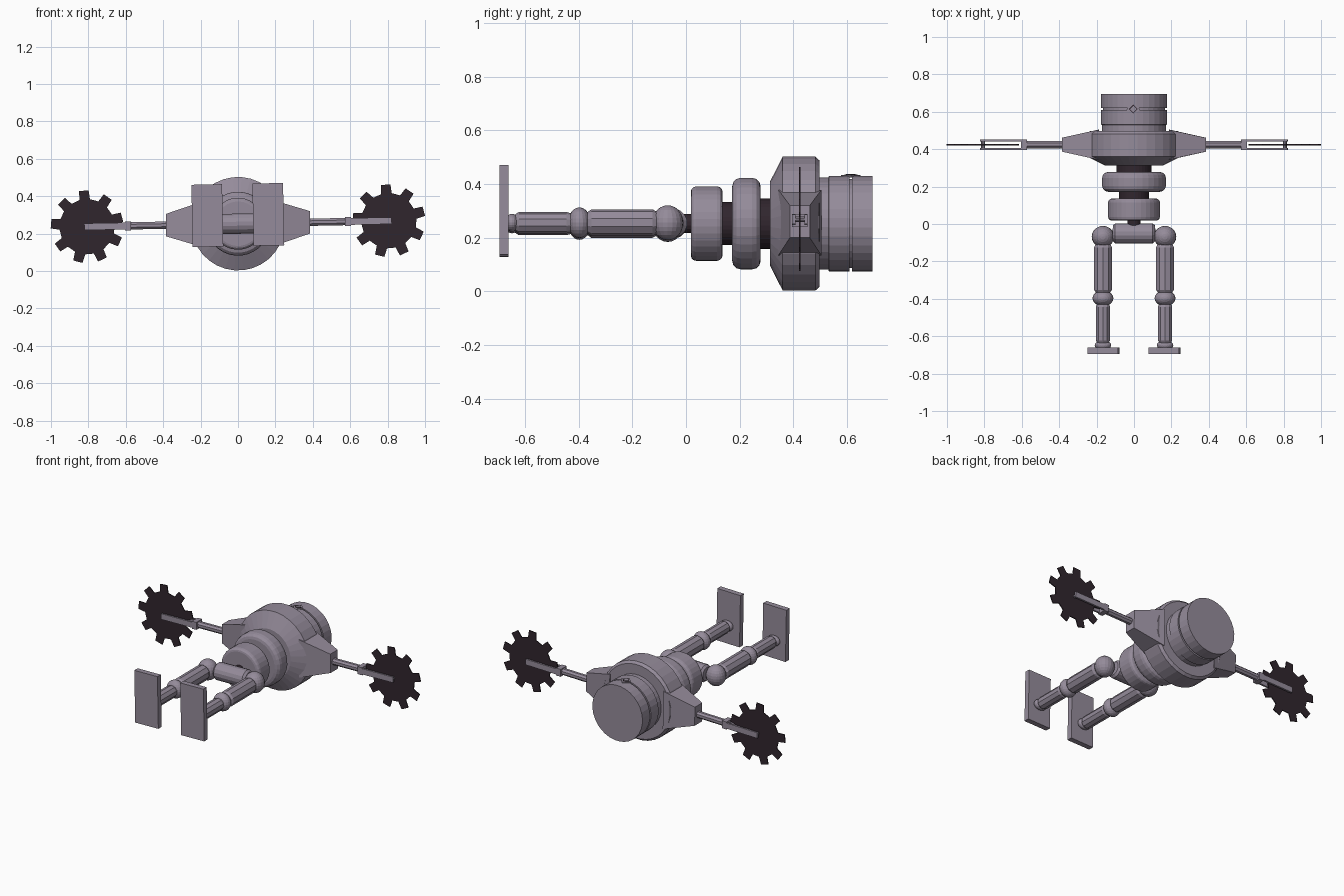
import bpy, bmesh, math
from mathutils import Matrix, Vector

if "Cube" in bpy.data.objects:
    bpy.data.objects.remove(bpy.data.objects["Cube"])

CZ = 0.2525                      # height of the body axis
TILT = (Matrix.Translation((0, 0, CZ)) @ Matrix.Rotation(-0.02, 4, 'Y'))


def material(name, rgb):
    m = bpy.data.materials.new(name)
    m.diffuse_color = (*rgb, 1)
    m.use_nodes = True
    m.node_tree.nodes["Principled BSDF"].inputs["Base Color"].default_value = m.diffuse_color
    return m


GREY = material("mauve_grey_metal", (0.30, 0.26, 0.325))
DARK = material("dark_metal", (0.03, 0.019, 0.027))


def finish(name, bm, mat):
    bmesh.ops.recalc_face_normals(bm, faces=bm.faces)
    bm.transform(TILT)
    me = bpy.data.meshes.new(name)
    bm.to_mesh(me)
    bm.free()
    me.materials.append(mat)
    ob = bpy.data.objects.new(name, me)
    bpy.context.collection.objects.link(ob)
    return ob


def lathe(name, profile, mat=GREY, sides=32, x=0.0, z=0.0, axis='Y'):
    """Closed turned part; profile holds (position along axis, radius)."""
    bm = bmesh.new()
    rings = []
    for p, r in profile:
        ring = []
        for i in range(sides):
            a = 2 * math.pi * (i + 0.5) / sides
            u, v = r * math.cos(a), r * math.sin(a)
            ring.append(bm.verts.new((x + u, p, z + v) if axis == 'Y' else (p, x + u, z + v)))
        rings.append(ring)
    for a, b in zip(rings, rings[1:]):
        for i in range(sides):
            j = (i + 1) % sides
            bm.faces.new((a[i], a[j], b[j], b[i]))
    bm.faces.new(rings[0])
    bm.faces.new(rings[-1])
    return finish(name, bm, mat)


def box(name, lo, hi, mat=GREY):
    bm = bmesh.new()
    bmesh.ops.create_cube(bm, size=1)
    lo, hi = Vector(lo), Vector(hi)
    for v in bm.verts:
        v.co = Vector([(lo[k] + hi[k]) / 2 + v.co[k] * (hi[k] - lo[k]) for k in range(3)])
    return finish(name, bm, mat)


def ball(name, centre, radii, mat=GREY):
    bm = bmesh.new()
    bmesh.ops.create_uvsphere(bm, u_segments=20, v_segments=12, radius=1)
    bm.transform(Matrix.Translation(centre) @ Matrix.Diagonal((*radii, 1)))
    return finish(name, bm, mat)


def rounded(y0, y1, r, b):
    """Disc profile with rounded rims."""
    pts = [(y0 + b - b * math.cos(t), r - b + b * math.sin(t))
           for t in (0, math.pi / 6, math.pi / 3, math.pi / 2)]
    return pts + [(y0 + y1 - y, q) for y, q in reversed(pts)]


# Head with a narrow visor groove, and a diamond eye on the face side
lathe("head", [(0.48, 0.172), (0.53, 0.172), (0.532, 0.178), (0.609, 0.178), (0.609, 0.166),
               (0.619, 0.166), (0.619, 0.178), (0.695, 0.178)])
for nm, size, top, mat in (("eye_frame", 0.036, 0.181, GREY), ("eye_ring", 0.024, 0.183, DARK),
                           ("eye_lens", 0.018, 0.185, GREY)):
    bm = bmesh.new()
    bmesh.ops.create_cone(bm, cap_ends=True, segments=4, radius1=size, radius2=size, depth=0.009)
    bm.transform(Matrix.Translation((0, 0.614, top - 0.0045)))
    finish(nm, bm, mat)

# Torso, waist discs and dark spacers
lathe("torso", [(0.312, 0.155), (0.36, 0.25), (0.482, 0.25), (0.497, 0.236)])
lathe("upper_waist_disc", rounded(0.172, 0.278, 0.171, 0.032))
lathe("lower_waist_disc", rounded(0.018, 0.136, 0.139, 0.02))
lathe("upper_spacer", [(0.26, 0.094), (0.33, 0.094)], DARK)
lathe("middle_spacer", [(0.12, 0.08), (0.19, 0.08)], DARK)
lathe("hip_spacer", [(-0.03, 0.036), (0.03, 0.036)], DARK, 16)

# Hip barrel across the legs
lathe("hip_barrel", [(-0.113, 0.042), (-0.10, 0.055), (0.10, 0.055), (0.113, 0.042)],
      sides=16, x=-0.05, axis='X')

for s, side in ((-1, "left"), (1, "right")):
    # Legs, joints and feet
    lx = s * 0.166
    ball(side + "_hip_joint", (lx, -0.068, 0), (0.06, 0.058, 0.065))
    lathe(side + "_thigh", [(-0.366, 0.04), (-0.352, 0.05), (-0.125, 0.05), (-0.11, 0.042)],
          sides=10, x=lx)
    ball(side + "_knee", (lx, -0.397, 0), (0.056, 0.042, 0.057))
    lathe(side + "_shin", [(-0.636, 0.031), (-0.622, 0.04), (-0.445, 0.04), (-0.425, 0.034)],
          sides=10, x=lx)
    ball(side + "_ankle", (lx, -0.648, 0), (0.044, 0.026, 0.033))
    box(side + "_foot", (s * 0.163 - 0.082, -0.695, -0.12), (s * 0.163 + 0.082, -0.661, 0.213))

    # Tapered shoulder block
    bm = bmesh.new()
    bmesh.ops.create_cube(bm, size=2)
    for v in bm.verts:
        tip = v.co.x > 0
        v.co = Vector((s * (0.385 if tip else 0.19),
                       0.424 + v.co.y * (0.037 if tip else 0.08),
                       v.co.z * (0.06 if tip else 0.122)))
    finish(side + "_shoulder", bm, GREY)

    # Arm rod and fork holding the saw wheel
    lathe(side + "_arm", [(s * 0.37, 0.021), (s * 0.585, 0.021)], sides=8, x=0.424, axis='X')
    x0, x1 = sorted((s * 0.572, s * 0.604))
    box(side + "_fork_base", (x0, 0.395, -0.024), (x1, 0.453, 0.024))
    x0, x1 = sorted((s * 0.59, s * 0.822))
    box(side + "_fork_front", (x0, 0.395, -0.018), (x1, 0.407, 0.018))
    box(side + "_fork_rear", (x0, 0.441, -0.018), (x1, 0.453, 0.018))
    lathe(side + "_axle", [(0.40, 0.011), (0.448, 0.011)], sides=10, x=s * 0.807)

    # Nine-toothed saw wheel
    bm = bmesh.new()
    phase = 94
    pts = []
    for i in range(9):
        for da, r in ((-11, 0.148), (-7.5, 0.195), (7.5, 0.195), (11, 0.148)):
            a = math.radians(phase + i * 40 + da)
            pts.append(bm.verts.new((s * 0.807 + r * math.cos(a), 0.421, r * math.sin(a))))
    face = bm.faces.new(pts)
    ext = bmesh.ops.extrude_face_region(bm, geom=[face])
    for v in ext["geom"]:
        if isinstance(v, bmesh.types.BMVert):
            v.co.y += 0.006
    finish(side + "_saw_wheel", bm, DARK)
